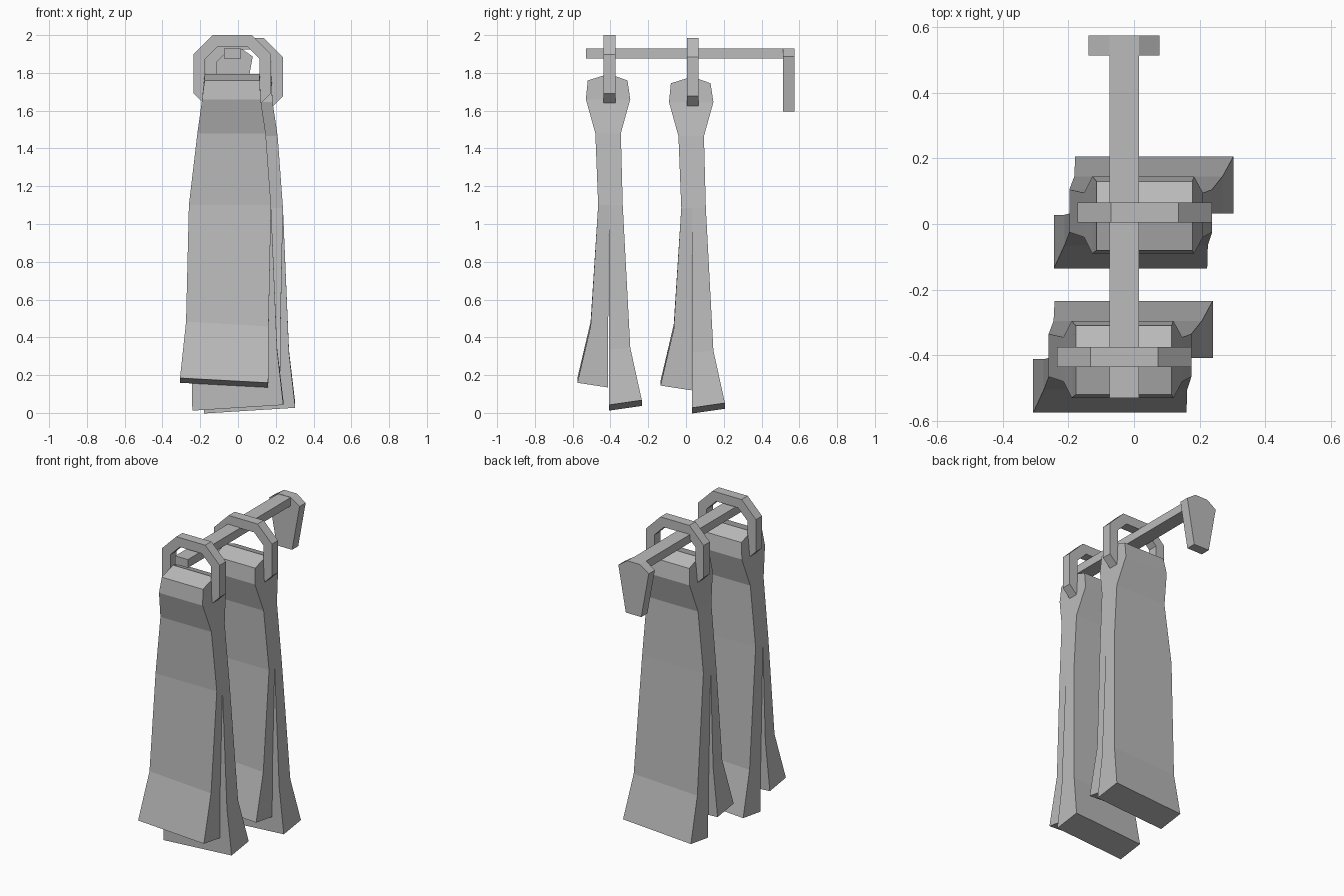
import bpy
import bmesh
from mathutils import Vector

cube = bpy.data.objects.get("Cube")
if cube:
    bpy.data.objects.remove(cube, do_unlink=True)

GREY = (0.5, 0.5, 0.5, 1.0)
grey = bpy.data.materials.new("plain_grey")
grey.use_nodes = True
grey.diffuse_color = GREY
grey.node_tree.nodes["Principled BSDF"].inputs["Base Color"].default_value = GREY


def finish(name, bm):
    """Weld, orient and link a flat-shaded mesh."""
    bmesh.ops.remove_doubles(bm, verts=bm.verts, dist=0.0005)
    bmesh.ops.recalc_face_normals(bm, faces=bm.faces)
    mesh = bpy.data.meshes.new(name)
    bm.to_mesh(mesh)
    bm.free()
    mesh.materials.append(grey)
    obj = bpy.data.objects.new(name, mesh)
    bpy.context.collection.objects.link(obj)
    return obj


def extrude_y(name, outline, y0, y1, hole=None):
    """Solid from an (x, z) outline, with an optional matching hole outline."""
    bm = bmesh.new()
    n = len(outline)
    loops = [[bm.verts.new((x, y, z)) for x, z in pts]
             for pts in (outline, hole) if pts for y in (y0, y1)]
    for front, back in zip(loops[::2], loops[1::2]):
        for i in range(n):
            j = (i + 1) % n
            bm.faces.new((front[i], front[j], back[j], back[i]))
    for k in (0, 1):
        if hole:
            a, b = loops[k], loops[k + 2]
            for i in range(n):
                j = (i + 1) % n
                bm.faces.new((a[i], a[j], b[j], b[i]))
        else:
            bm.faces.new(loops[k])
    return finish(name, bm)


def octagon(cx, cz, r, flat):
    return [(cx + a * r if s else cx + a * flat, cz + b * flat if s else cz + b * r)
            for a, b, s in ((1, -1, 1), (1, 1, 1), (1, 1, 0), (-1, 1, 0),
                            (-1, 1, 1), (-1, -1, 1), (-1, -1, 0), (1, -1, 0))]


# Cloth: rows of z, left x, right x, outer y, inner y, sideways tilt, inward tilt
MID = -0.408
SHARED = [(1.76, -0.177, 0.115, 0.035), (1.66, -0.19, 0.12, 0),
          (1.48, -0.215, 0.147, 0), (1.10, -0.26, 0.175, 0)]
FRONT_Y = (-0.52, -0.53, -0.48, -0.465)
BACK_Y = (-0.31, -0.295, -0.345, -0.335)
FRONT_FLAP = [(0.47, -0.275, 0.162, -0.505, -0.412, -0.025, -0.01),
              (0.172, -0.307, 0.16, -0.575, -0.412, -0.025, -0.025)]
BACK_FLAP = [(0.335, -0.245, 0.207, -0.295, MID, 0.02, -0.01),
             (0.052, -0.242, 0.24, -0.234, MID, 0.03, -0.025)]


def add_half(bm, outer, flap, offset):
    """One folded half of the cloth, open inside above the split."""
    rows = [(z, a, b, y, MID, 0, t) for (z, a, b, t), y in zip(SHARED, outer)] + flap
    rings = []
    for z, x0, x1, yo, yi, tx, ty in rows:
        pts = ((x0, yo, z - tx / 2), (x1, yo, z + tx / 2),
               (x1, yi, z + tx / 2 + ty), (x0, yi, z - tx / 2 + ty))
        rings.append([bm.verts.new(Vector(p) + offset) for p in pts])
    for r, (a, b) in enumerate(zip(rings, rings[1:])):
        for i in range(4):
            if i == 2 and r < len(SHARED) - 1:
                continue
            j = (i + 1) % 4
            bm.faces.new((a[i], a[j], b[j], b[i]))
    bm.faces.new(rings[0])
    bm.faces.new(rings[-1])


# Two hanging cloths, each on its own ring
for side, offset in (("front", Vector((0, 0, 0))),
                     ("rear", Vector((0.063, 0.44, -0.015)))):
    bm = bmesh.new()
    add_half(bm, FRONT_Y, FRONT_FLAP, offset)
    add_half(bm, BACK_Y, BACK_FLAP, offset)
    finish(side + "_cloth", bm)
    cx, cz, cy = -0.03 + offset.x, 1.795 + offset.z, -0.405 + offset.y
    extrude_y(side + "_ring", octagon(cx, cz, 0.205, 0.103), cy - 0.031, cy + 0.031,
              octagon(cx, cz, 0.145, 0.078))

# Rod and its wall plate
extrude_y("rod", [(-0.075, 1.875), (0.015, 1.875), (0.015, 1.928), (-0.075, 1.928)],
          -0.53, 0.52)
extrude_y("wall_plate", [(-0.085, 1.595), (0.025, 1.595), (0.078, 1.887),
                         (0.015, 1.93), (-0.075, 1.93), (-0.138, 1.887)], 0.513, 0.575)
